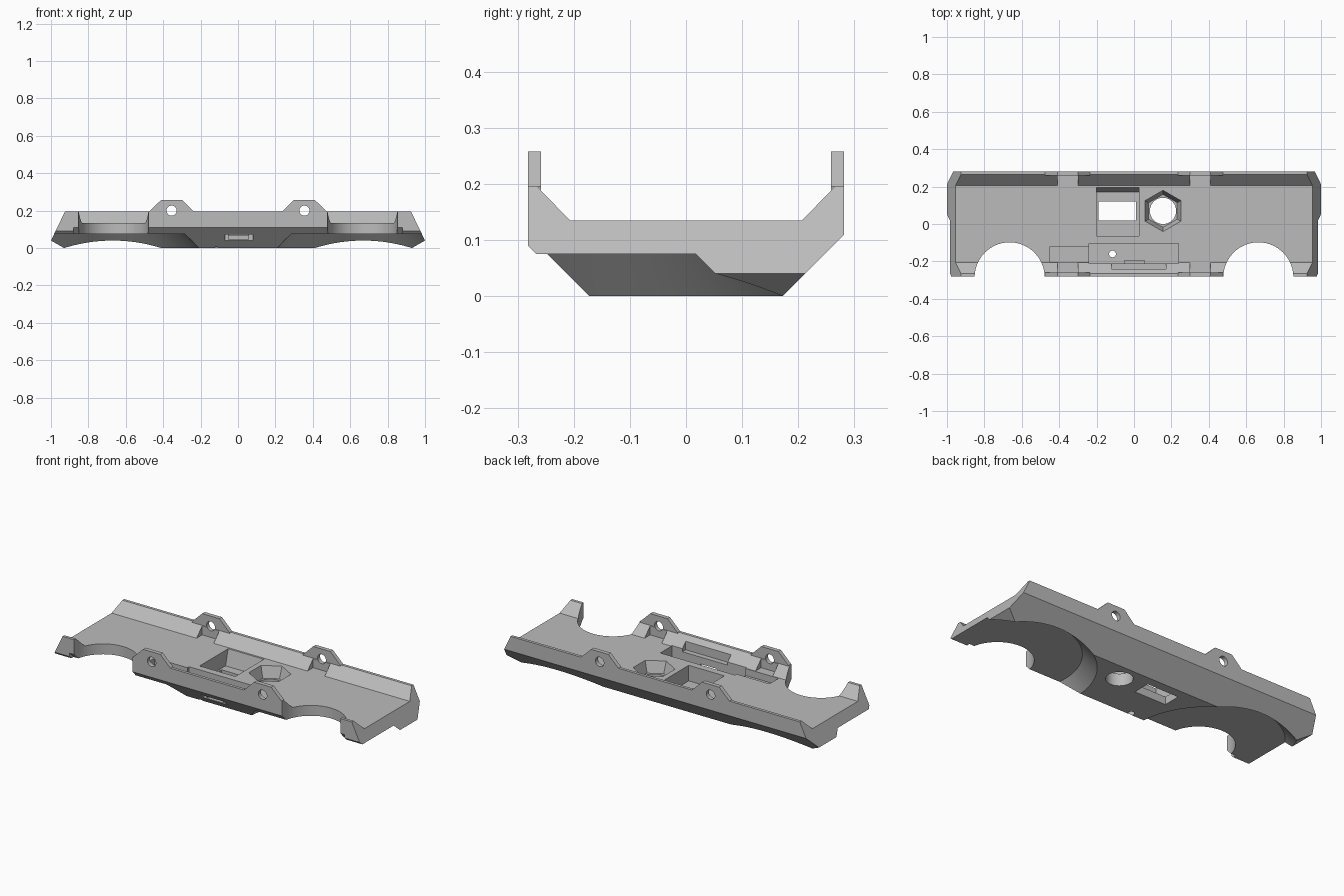
import bpy
import bmesh
import math
from mathutils import Matrix, Vector

if "Cube" in bpy.data.objects:
    bpy.data.objects.remove(bpy.data.objects["Cube"])

grey = bpy.data.materials.new("plain grey")
grey.use_nodes = True
COLOUR = (0.5, 0.5, 0.5, 1)
grey.diffuse_color = COLOUR
grey.node_tree.nodes["Principled BSDF"].inputs["Base Color"].default_value = COLOUR


def finish(name, bm):
    bmesh.ops.recalc_face_normals(bm, faces=bm.faces)
    mesh = bpy.data.meshes.new(name)
    bm.to_mesh(mesh)
    bm.free()
    mesh.materials.append(grey)
    ob = bpy.data.objects.new(name, mesh)
    bpy.context.collection.objects.link(ob)
    return ob


def prism(name, points, axis, lo, hi):
    """Extrude a flat outline along x (points are y,z) or y (points are x,z)."""
    bm = bmesh.new()
    place = (lambda p: (lo, p[0], p[1])) if axis == "x" else (lambda p: (p[0], lo, p[1]))
    face = bm.faces.new([bm.verts.new(place(p)) for p in points])
    new = bmesh.ops.extrude_face_region(bm, geom=[face])["geom"]
    step = Vector((hi - lo, 0, 0)) if axis == "x" else Vector((0, hi - lo, 0))
    bmesh.ops.translate(bm, verts=[v for v in new if isinstance(v, bmesh.types.BMVert)], vec=step)
    return finish(name, bm)


def box(name, x0, x1, y0, y1, z0, z1):
    return prism(name, [(y0, z0), (y1, z0), (y1, z1), (y0, z1)], "x", x0, x1)


def cone(name, x, y, z0, z1, r0, r1, sides=96, along_y=False):
    bm = bmesh.new()
    bmesh.ops.create_cone(bm, cap_ends=True, segments=sides, radius1=r0, radius2=r1, depth=z1 - z0)
    if along_y:
        bmesh.ops.rotate(bm, verts=bm.verts, matrix=Matrix.Rotation(math.pi / 2, 3, "X"))
        bmesh.ops.translate(bm, verts=bm.verts, vec=(x, (z0 + z1) / 2, y))
    else:
        bmesh.ops.translate(bm, verts=bm.verts, vec=(x, y, (z0 + z1) / 2))
    return finish(name, bm)


def combine(target, tool, operation="DIFFERENCE"):
    mod = target.modifiers.new("shape", "BOOLEAN")
    mod.object, mod.operation, mod.solver = tool, operation, "EXACT"
    graph = bpy.context.evaluated_depsgraph_get()
    mesh = bpy.data.meshes.new_from_object(target.evaluated_get(graph))
    target.modifiers.clear()
    target.data = mesh
    bpy.data.objects.remove(tool)


# Trough-shaped plate
body = prism("base_plate", [(-.192, 0), (.172, 0), (.282, .11), (.282, .195), (.265, .195),
             (.207, .135), (-.207, .135), (-.265, .195), (-.282, .195), (-.282, .09)], "x", -1.1, 1.1)
# Tapered ends
combine(body, prism("end_taper", [(-.93, 0), (.93, 0), (1, .04), (.918, .21), (-.918, .21), (-1, .04)],
                    "y", -.4, .4), "INTERSECT")
# Deeper front chamfer between the horns
combine(body, prism("front_chamfer", [(-.152, -.02), (-.292, .12), (-.35, .12), (-.35, -.02)],
                    "x", -.88, .88))

# Round arches and the wide conical recesses beneath them
for s in (-1, 1):
    combine(body, cone("recess", s * .67, -.21, -.02, .075, .482, .387, 128))
    combine(body, cone("arch", s * .665, -.285, -.1, .4, .187, .187))

# Drilled lugs on both rails, with a nut slot behind each
for s in (-1, 1):
    for side in (-1, 1):
        x = s * .355
        inner, outer = sorted((side * .258, side * .282))
        lug = [(x - .12, .19), (x - .12, .195), (x - .055, .258), (x + .055, .258),
               (x + .12, .195), (x + .12, .19)]
        a, b = sorted((side * .18, side * .258))
        combine(body, box("nut_slot", x - .055, x + .055, a, b, .135, .3))
        combine(body, prism("lug", lug, "y", inner, outer), "UNION")
        combine(body, cone("bolt_hole", x, .2, inner - .02, outer + .02, .027, .027, 48, True))

# Switch pocket with a window through the floor
combine(body, prism("switch_pocket", [(.197, .14), (.172, .045), (-.065, .045), (-.065, .14)],
                    "x", -.2, .028))
combine(body, box("switch_window", -.19, .01, .02, .12, -.1, .1))

# Hexagonal nut seat with a through hole
combine(body, cone("nut_seat", .155, .07, .07, .14, .088, .112, 6))
combine(body, cone("centre_hole", .155, .07, -.1, .2, .07, .07))

# Circuit board recess, mounting hole and port
combine(body, box("board_recess", -.24, .238, -.21, -.105, .07, .2))
combine(body, box("wire_recess", -.45, -.2, -.203, -.12, .095, .2))
combine(body, cone("mounting_hole", -.115, -.16, -.1, .2, .018, .018, 48))
combine(body, box("rail_notch", -.12, .17, -.24, -.2, .12, .2))
combine(body, box("port_surround", -.07, .08, -.3, -.213, .022, .072))
combine(body, box("port_mouth", -.05, .055, -.23, -.195, .045, .08))

for ob in bpy.context.selected_objects:
    ob.select_set(False)
body.select_set(True)
bpy.context.view_layer.objects.active = body
bpy.ops.object.shade_smooth_by_angle(angle=math.radians(15))
